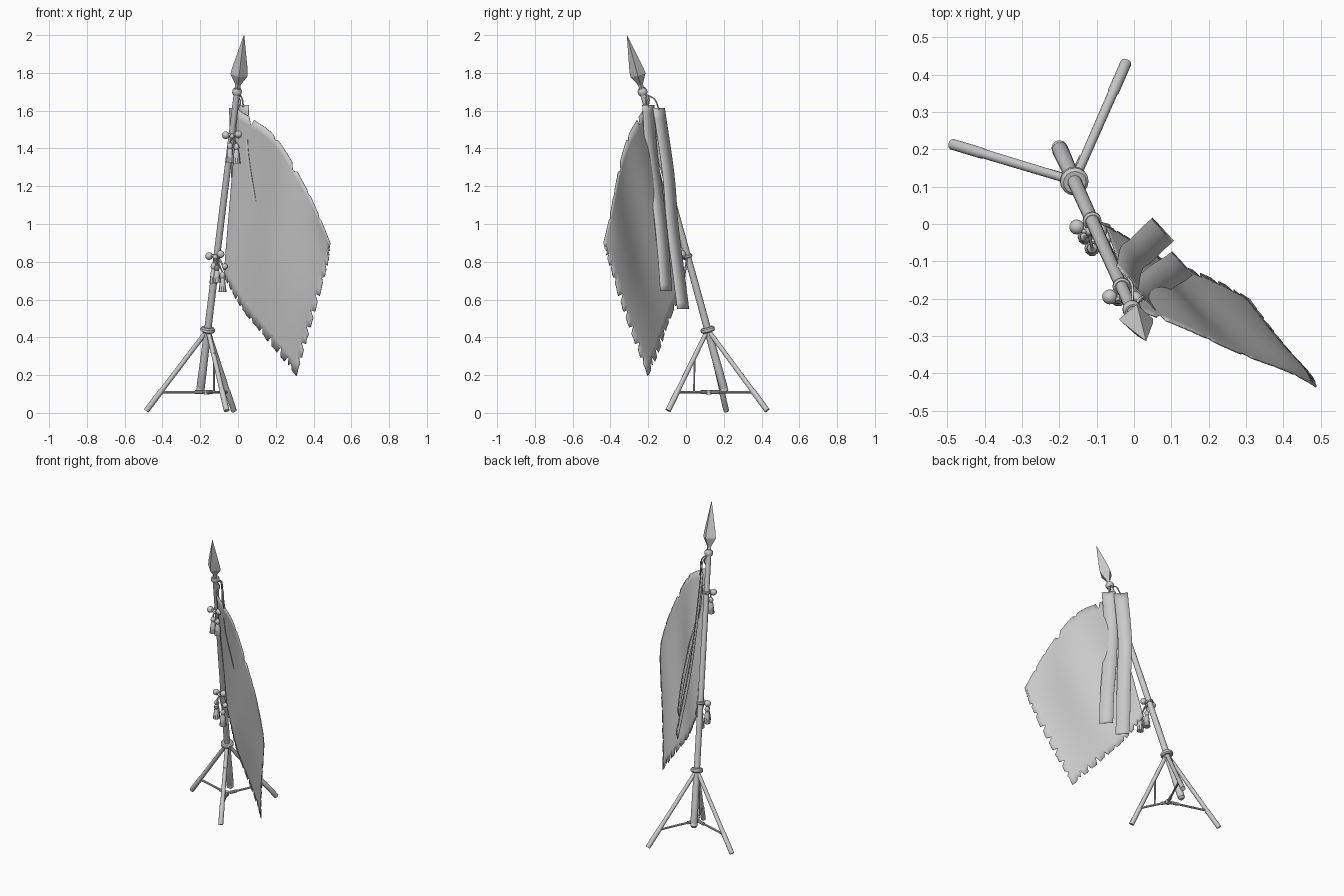
import bpy, bmesh, math, random
from mathutils import Vector as V

if "Cube" in bpy.data.objects:
    bpy.data.objects.remove(bpy.data.objects["Cube"])

random.seed(4)


def finish(name, bm, angle=35):
    bmesh.ops.recalc_face_normals(bm, faces=bm.faces)
    for f in bm.faces:
        f.smooth = True
    me = bpy.data.meshes.new(name)
    bm.to_mesh(me)
    bm.free()
    me.set_sharp_from_angle(angle=math.radians(angle))
    ob = bpy.data.objects.new(name, me)
    bpy.context.collection.objects.link(ob)
    return ob


def lathe(name, a, b, profile, n=12, angle=35, flat=1.0, twist=0.0):
    """Revolve (fraction, radius) pairs about the line from a to b."""
    a, b = V(a), V(b)
    d = (b - a).normalized()
    s = d.cross(V((0, 1, 0))).normalized()
    t = d.cross(s)
    bm = bmesh.new()
    rings = []
    for f, r in profile:
        c = a.lerp(b, f)
        rings.append([bm.verts.new(c + r * (math.cos(q) * s + flat * math.sin(q) * t))
                      for q in (twist + 2 * math.pi * i / n for i in range(n))])
    for p, q in zip(rings, rings[1:]):
        for i in range(n):
            bm.faces.new((p[i], p[(i + 1) % n], q[(i + 1) % n], q[i]))
    bm.faces.new(rings[0])
    bm.faces.new(rings[-1])
    return finish(name, bm, angle)


def rod(name, a, b, r, n=12):
    return lathe(name, a, b, [(0, r), (1, r)], n)


def cord(name, pts, r):
    cu = bpy.data.curves.new(name, 'CURVE')
    cu.dimensions = '3D'
    cu.bevel_depth, cu.bevel_resolution, cu.resolution_u = r, 1, 6
    sp = cu.splines.new('BEZIER')
    sp.bezier_points.add(len(pts) - 1)
    for bp, p in zip(sp.bezier_points, pts):
        bp.co = p
        bp.handle_left_type = bp.handle_right_type = 'AUTO'
    ob = bpy.data.objects.new(name, cu)
    bpy.context.collection.objects.link(ob)


def along(pts, t):
    """Smooth point on a path through pts, t in 0..1."""
    p = [V(q) for q in pts]
    x = min(max(t, 0), 1) * (len(p) - 1)
    i = min(int(x), len(p) - 2)
    f = x - i
    b, c = p[i], p[i + 1]
    a = p[i - 1] if i else 2 * b - c
    d = p[i + 2] if i + 2 < len(p) else 2 * c - b
    return 0.5 * (2 * b + (c - a) * f + (2 * a - 5 * b + 4 * c - d) * f * f
                  + (3 * b - a - 3 * c + d) * f ** 3)


def pole_at(z):
    return V((-0.16 + 0.123 * (z - 0.44), 0.115 - 0.274 * (z - 0.44), z))


# leaning pole with thicker butt
lathe("pole", pole_at(0.12), pole_at(1.72),
      [(0, 0.017), (0.01, 0.022), (0.08, 0.021), (0.2, 0.019), (1, 0.016)], 16)
lathe("pole_end_knob", pole_at(0.105), pole_at(0.14), [(0, 0.012), (0.3, 0.021), (0.7, 0.021), (1, 0.015)])

# collars on the pole
for z, r, h in ((0.44, 0.038, 0.013), (0.83, 0.025, 0.009), (1.47, 0.024, 0.008), (1.70, 0.025, 0.016)):
    lathe("pole_collar", pole_at(z - h), pole_at(z + h), [(0, r * 0.8), (0.25, r), (0.75, r), (1, r * 0.8)], 16)

# spearhead finial
lathe("spearhead", pole_at(1.71), pole_at(2.0),
      [(0, 0.014), (0.1, 0.015), (0.27, 0.046), (0.38, 0.042), (1, 0.001)], 4, 10, 0.9)

# tripod legs, braces and strut
hub, brace_hub = pole_at(0.44), V((-0.165, 0.12, 0.11))
for foot in ((-0.485, 0.213, 0.012), (-0.022, 0.43, 0.012), (-0.06, -0.095, 0.012)):
    foot = V(foot)
    lathe("tripod_leg", hub, foot, [(0, 0.012), (0.75, 0.013), (0.76, 0.015), (1, 0.015)])
    f = (0.44 - 0.11) / (0.44 - foot.z)
    rod("leg_brace", brace_hub, hub.lerp(foot, f), 0.0065, 8)
    rod("brace_sleeve", brace_hub.lerp(hub.lerp(foot, f), 0.08), brace_hub.lerp(hub.lerp(foot, f), 0.25), 0.010, 8)
rod("brace_hub", brace_hub - V((0, 0, 0.012)), brace_hub + V((0, 0, 0.012)), 0.014)
rod("brace_strut", (-0.127, 0.043, 0.115), (-0.127, 0.045, 0.32), 0.005, 8)

# flag: patch between four edge paths, with folds and torn border
top = [(0.0, -0.225, 1.61), (0.2, -0.31, 1.46), (0.36, -0.37, 1.20), (0.49, -0.437, 0.90)]
bottom = [(-0.075, 0.0, 0.72), (0.01, -0.055, 0.565), (0.15, -0.115, 0.39), (0.31, -0.20, 0.19)]
inner = [top[0], (-0.04, -0.105, 1.15), bottom[0]]
outer = [top[-1], (0.475, -0.405, 0.78), (0.40, -0.32, 0.50), bottom[-1]]
A, B, C, D = V(top[0]), V(top[-1]), V(bottom[-1]), V(bottom[0])
face_dir = V((0.52, 0.85, 0)).normalized()


def flag_point(u, v):
    p = ((1 - v) * along(top, u) + v * along(bottom, u) + (1 - u) * along(inner, v) + u * along(outer, v)
         - ((1 - u) * (1 - v) * A + u * (1 - v) * B + u * v * C + (1 - u) * v * D))
    fold = 0.018 * math.sin(2.6 * math.pi * u) * math.sin(math.pi * min(1, v * 0.8 + 0.1))
    return p + face_dir * fold * math.sin(math.pi * u) ** 0.5 if 0 < u < 1 else p


N = 48
us = [i / N * 0.945 for i in range(N + 1)] + [1.0]
vs = [0.0] + [0.055 + 0.89 * i / N for i in range(N + 1)] + [1.0]
tears = {"top": {6: .9, 17: .4, 27: .7, 28: .6, 36: .3, 43: .5},
         "bottom": {i: random.uniform(0.4, 0.95) for i in (5, 9, 14, 18, 25, 31, 36, 41, 45, 47)},
         "outer": {i: random.uniform(0.4, 0.95) for i in (4, 8, 11, 17, 22, 28, 33, 38, 43, 47)}}
bm = bmesh.new()
grid = []
for i, u in enumerate(us):
    row = []
    for j, v in enumerate(vs):
        uu, vv = u, v
        if j == 0:
            vv = 0.053 * tears["top"].get(i, random.uniform(0, 0.08))
        if j == len(vs) - 1:
            vv = 1 - 0.053 * tears["bottom"].get(i, random.uniform(0, 0.12))
        if i == len(us) - 1:
            uu = 1 - 0.053 * tears["outer"].get(j, random.uniform(0, 0.12))
        row.append(bm.verts.new(flag_point(uu, vv)))
    grid.append(row)
for i in range(len(us) - 1):
    for j in range(len(vs) - 1):
        bm.faces.new((grid[i][j], grid[i + 1][j], grid[i + 1][j + 1], grid[i][j + 1]))
flag = finish("flag", bm, 50)
flag.modifiers.new("thickness", 'SOLIDIFY').thickness = 0.003

# two long ribbons behind the flag (path of the rear edge)
across = V((0.057, -0.062, 0))
for path in ([(0.0, -0.17, 1.63), (-0.005, -0.155, 1.4), (0.04, -0.115, 1.1), (0.08, -0.09, 0.85), (0.1, -0.075, 0.645)],
             [(-0.045, -0.112, 1.615), (-0.035, -0.062, 1.27), (-0.01, -0.04, 1.0), (0.02, -0.01, 0.76), (0.05, 0.017, 0.55)]):
    bm = bmesh.new()
    rows = [[bm.verts.new(along(path, k / 24) + across * s) for s in (0, 0.5, 1)] for k in range(25)]
    for p, q in zip(rows, rows[1:]):
        for s in (0, 1):
            bm.faces.new((p[s], p[s + 1], q[s + 1], q[s]))
    finish("ribbon", bm).modifiers.new("thickness", 'SOLIDIFY').thickness = 0.003
    tip = V(path[0]) + across / 2
    cord("ribbon_cord", [pole_at(1.69), (pole_at(1.68) + tip) / 2 + V((0.008, 0.015, 0.015)), tip - V((0, 0, 0.01))], 0.004)


# bows of knots and tassels tied to the pole
def tassel(p, length):
    p = V(p)
    lathe("tassel", p, p - V((0, 0, length)),
          [(0, 0.005), (0.08, 0.013), (0.2, 0.015), (0.3, 0.010), (0.36, 0.013), (0.8, 0.019), (1, 0.021)], 10)


def knot(p, r):
    p = V(p)
    lathe("bow_knot", p - V((r, 0, 0)), p + V((r, 0, 0)),
          [(0.5 - 0.5 * math.cos(math.pi * k / 8), r * max(0.05, math.sin(math.pi * k / 8))) for k in range(9)], 12)


def bow(knots, tassels):
    centre = V(knots[0])
    for k in knots[1:]:
        knot(k, 0.02)
        cord("bow_cord", [centre, (centre + V(k)) / 2 + V((0, -0.006, 0.006)), k], 0.006)
    knot(centre, 0.014)
    for p, length in tassels:
        cord("tassel_cord", [centre, (centre + V(p)) / 2 + V((0, -0.005, 0)), p], 0.004)
        tassel(p, length)


bow([(-0.032, -0.195, 1.465), (-0.065, -0.195, 1.47), (0.003, -0.2, 1.475)],
    [((-0.042, -0.2, 1.43), 0.105), ((-0.008, -0.2, 1.425), 0.105)])
bow([(-0.12, -0.018, 0.825), (-0.153, -0.008, 0.83), (-0.092, -0.02, 0.84)],
    [((-0.13, -0.035, 0.795), 0.11), ((-0.112, -0.065, 0.78), 0.09), ((-0.082, -0.04, 0.745), 0.105)])
knot((-0.07, -0.035, 0.775), 0.016)

# ties holding the flag corners to the pole
cord("flag_tie_top", [pole_at(1.68), (0.012, -0.21, 1.65), A], 0.004)
cord("flag_tie_bottom", [pole_at(0.83), (-0.085, 0.0, 0.79), D + V((0.008, -0.005, 0.02))], 0.005)
